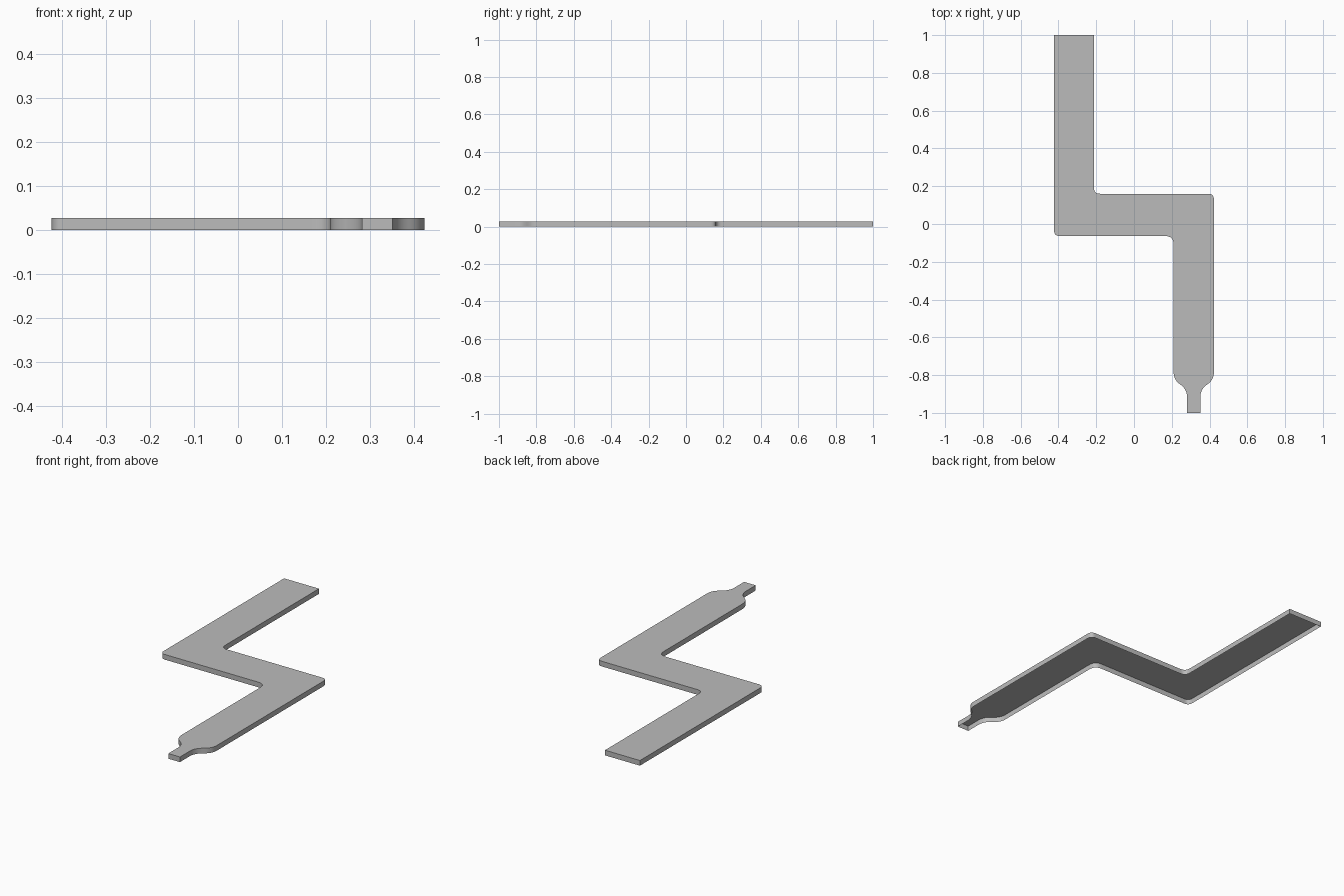
import bpy
import bmesh
from mathutils import Vector

HEIGHT = 0.028
STEPS = 8

cube = bpy.data.objects.get("Cube")
if cube:
    bpy.data.objects.remove(cube, do_unlink=True)


def make_material(name, color):
    mat = bpy.data.materials.new(name)
    mat.use_nodes = True
    mat.diffuse_color = color
    mat.node_tree.nodes["Principled BSDF"].inputs["Base Color"].default_value = color
    return mat


def rounded_outline(corners):
    """Replace each corner (x, y, setback) by a smooth bend."""
    points = []
    for i, (x, y, setback) in enumerate(corners):
        here = Vector((x, y))
        if not setback:
            points.append(here)
            continue
        before = Vector(corners[i - 1][:2])
        after = Vector(corners[(i + 1) % len(corners)][:2])
        start = here + (before - here).normalized() * setback
        end = here + (after - here).normalized() * setback
        for k in range(STEPS + 1):
            t = k / STEPS
            points.append(start * (1 - t) ** 2 + here * 2 * t * (1 - t) + end * t * t)
    return points


# Zigzag outline, counter-clockwise, with a narrow flared neck at the front
outline = rounded_outline([
    (-0.423, 1, 0),
    (-0.423, -0.064, 0.03),
    (0.21, -0.064, 0.045),
    (0.21, -0.825, 0.04),
    (0.281, -0.875, 0.043),
    (0.281, -1, 0),
    (0.351, -1, 0),
    (0.351, -0.875, 0.043),
    (0.423, -0.825, 0.04),
    (0.423, 0.16, 0.03),
    (-0.213, 0.16, 0.035),
    (-0.213, 1, 0),
])

# Top sheet with side walls, open underneath
bm = bmesh.new()
top = [bm.verts.new((p.x, p.y, HEIGHT)) for p in outline]
bottom = [bm.verts.new((p.x, p.y, 0)) for p in outline]
bm.faces.new(top)
for i in range(len(top)):
    j = (i + 1) % len(top)
    bm.faces.new((top[j], top[i], bottom[i], bottom[j]))
mesh = bpy.data.meshes.new("zigzag_channel")
bm.to_mesh(mesh)
bm.free()

channel = bpy.data.objects.new("zigzag_channel", mesh)
bpy.context.collection.objects.link(channel)
mesh.materials.append(make_material("plain grey", (0.5, 0.5, 0.5, 1)))

bpy.context.view_layer.objects.active = channel
channel.select_set(True)
bpy.ops.object.shade_smooth_by_angle(angle=0.6)
